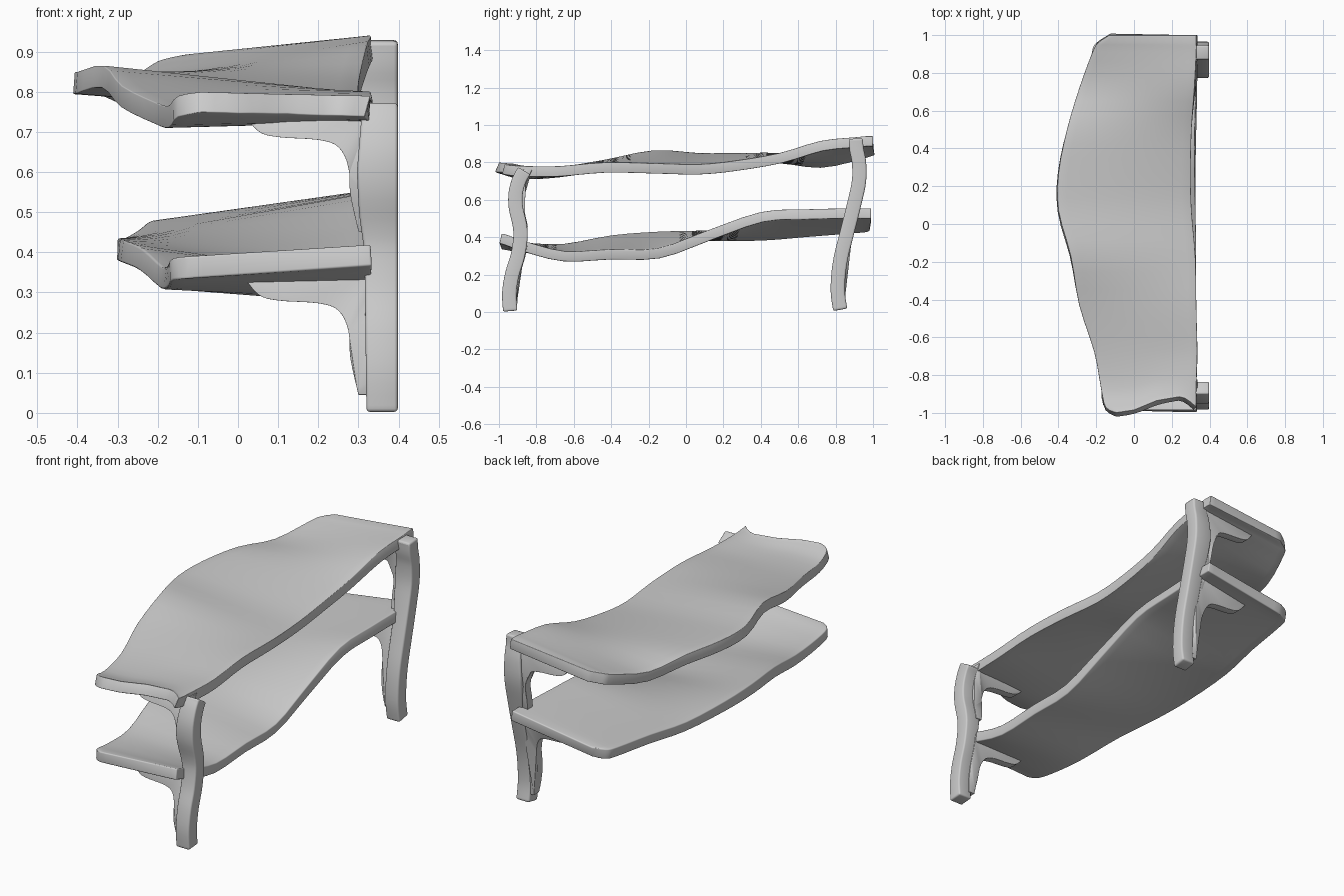
import bpy, bmesh
from mathutils import Vector

if "Cube" in bpy.data.objects:
    bpy.data.objects.remove(bpy.data.objects["Cube"])


def smooth_path(pts, steps):
    """Catmull-Rom through tuples of any size."""
    out = []
    n = len(pts)
    for i in range(n - 1):
        quad = [pts[max(i - 1, 0)], pts[i], pts[i + 1], pts[min(i + 2, n - 1)]]
        for s in range(steps):
            t = s / steps
            out.append(tuple(
                0.5 * (2 * b + (c - a) * t + (2 * a - 5 * b + 4 * c - d) * t * t
                       + (3 * b - a - 3 * c + d) * t ** 3)
                for a, b, c, d in zip(*quad)))
    out.append(tuple(pts[-1]))
    return out


def lerp_table(table, v):
    if v <= table[0][0]:
        return table[0][1]
    for (a, p), (b, q) in zip(table, table[1:]):
        if v <= b:
            return p + (q - p) * (v - a) / max(b - a, 1e-6)
    return table[-1][1]


def finish(name, bm, bevel, thickness=0):
    if not thickness:
        bmesh.ops.recalc_face_normals(bm, faces=bm.faces)
    me = bpy.data.meshes.new(name)
    bm.to_mesh(me)
    bm.free()
    ob = bpy.data.objects.new(name, me)
    bpy.context.collection.objects.link(ob)
    if thickness:
        m = ob.modifiers.new("thickness", 'SOLIDIFY')
        m.thickness, m.offset = thickness, -1
    b = ob.modifiers.new("round", 'BEVEL')
    b.width, b.segments, b.limit_method, b.angle_limit = bevel, 3, 'ANGLE', 0.9
    bpy.ops.object.select_all(action='DESELECT')
    ob.select_set(True)
    bpy.context.view_layer.objects.active = ob
    bpy.ops.object.convert(target='MESH')
    bpy.ops.object.shade_smooth_by_angle(angle=0.7)


def shelf(name, stations, notch):
    """Stations: y, left x, right x, left top z, right top z."""
    bm = bmesh.new()
    cols = 14
    rows = []
    for y, xl, xr, zl, zr in smooth_path(stations, 3):
        row = []
        for j in range(cols + 1):
            t = j / cols
            x = xl + (xr - xl) * t
            dy = lerp_table(notch, x) * max(0, (-y - 0.6) / 0.4)
            row.append(bm.verts.new((x, y + dy, zl + (zr - zl) * t)))
        rows.append(row)
    for a, b in zip(rows, rows[1:]):
        for j in range(cols):
            bm.faces.new((a[j], a[j + 1], b[j + 1], b[j]))
    finish(name, bm, 0.018, 0.055)


def post(name, path, lift):
    """Curved bar following (y, z) points, flat outer face at x = 0.4."""
    inner = [(0, .32), (.4, .315), (.5, .302), (.6, .296), (.75, .31)]
    pts = smooth_path(path, 4)
    bm = bmesh.new()
    rings = []
    for i, (y, z) in enumerate(pts):
        a, b = pts[max(i - 1, 0)], pts[min(i + 1, len(pts) - 1)]
        d = Vector((b[0] - a[0], b[1] - a[1])).normalized() * 0.038
        xi = lerp_table(inner, z - lift)
        rings.append([bm.verts.new((x, y + s * d.y, z - s * d.x))
                      for x, s in ((xi, -1), (.398, -1), (.398, 1), (xi, 1))])
    for a, b in zip(rings, rings[1:]):
        for k in range(4):
            bm.faces.new((a[k], a[k - 1], b[k - 1], b[k]))
    bm.faces.new(rings[0])
    bm.faces.new(rings[-1])
    finish(name, bm, 0.02)
    return [(z, y) for y, z in pts]


def bracket(name, post_y, z0, z1, tail, shift):
    """Thin curved web below a shelf, running down the inside of a post."""
    curve = smooth_path([(.01, .01), (.05, -.04), (.10, -.055), (.2, -.062),
                         (.25, -.08), (.275, -.13), (.28, -.2), (.30, -.29)], 4)
    outline = [(x, z0 + (z if z > -.07 else -.07 + (z + .07) * tail))
               for x, z in curve]
    low = outline[-1][1]
    outline += [(.335, low + (z1 - low) * k / 8) for k in range(9)]
    outline.append((.01, z0 + .02))
    bm = bmesh.new()
    sides = [[bm.verts.new((x, lerp_table(post_y, z) + shift + h, z))
              for x, z in outline] for h in (-.022, .022)]
    n = len(outline)
    caps = [bm.faces.new(s) for s in sides]
    for k in range(n):
        bm.faces.new((sides[0][k - 1], sides[0][k], sides[1][k], sides[1][k - 1]))
    bmesh.ops.triangulate(bm, faces=caps)
    finish(name, bm, 0.006)


# Wavy shelves
shelf("top_shelf", [
    (-1, -.09, .33, .80, .79), (-.97, -.15, .33, .79, .785),
    (-.87, -.175, .33, .765, .78), (-.68, -.21, .335, .775, .78),
    (-.43, -.29, .33, .815, .80), (-.17, -.335, .325, .865, .795),
    (.07, -.40, .305, .85, .79), (.27, -.40, .30, .85, .81),
    (.5, -.355, .305, .85, .85), (.72, -.29, .32, .825, .915),
    (.91, -.22, .33, .865, .935), (.96, -.19, .33, .88, .94),
    (1, -.13, .33, .893, .94)],
    [(-.1, 0), (0, .015), (.12, .065), (.24, .085), (.28, .075), (.33, .03)])
shelf("lower_shelf", [
    (-.985, -.12, .33, .39, .42), (-.95, -.165, .33, .385, .41),
    (-.85, -.175, .33, .37, .375), (-.65, -.19, .33, .365, .325),
    (-.4, -.24, .33, .41, .335), (-.15, -.285, .33, .43, .34),
    (.1, -.30, .325, .435, .43), (.4, -.285, .32, .435, .535),
    (.65, -.25, .325, .455, .55), (.9, -.225, .33, .475, .555),
    (.96, -.2, .33, .48, .555), (.99, -.14, .33, .485, .555)],
    [(-.1, 0), (.33, 0)])

# Curved posts
front = post("front_post", [
    (-.94, .005), (-.945, .1), (-.93, .2), (-.90, .3), (-.885, .4), (-.89, .47),
    (-.91, .56), (-.91, .64), (-.89, .71), (-.865, .755)], 0)
back = post("back_post", [
    (.825, .012), (.812, .1), (.815, .2), (.83, .3), (.86, .42), (.90, .58),
    (.925, .70), (.925, .8), (.912, .87), (.908, .927)], .13)

# Brackets under each shelf end
bracket("front_top_bracket", front, .742, .762, 1, .02)
bracket("front_lower_bracket", front, .335, .36, 1, .02)
bracket("back_top_bracket", back, .845, .90, 1.5, .01)
bracket("back_lower_bracket", back, .46, .52, 1.5, .01)
